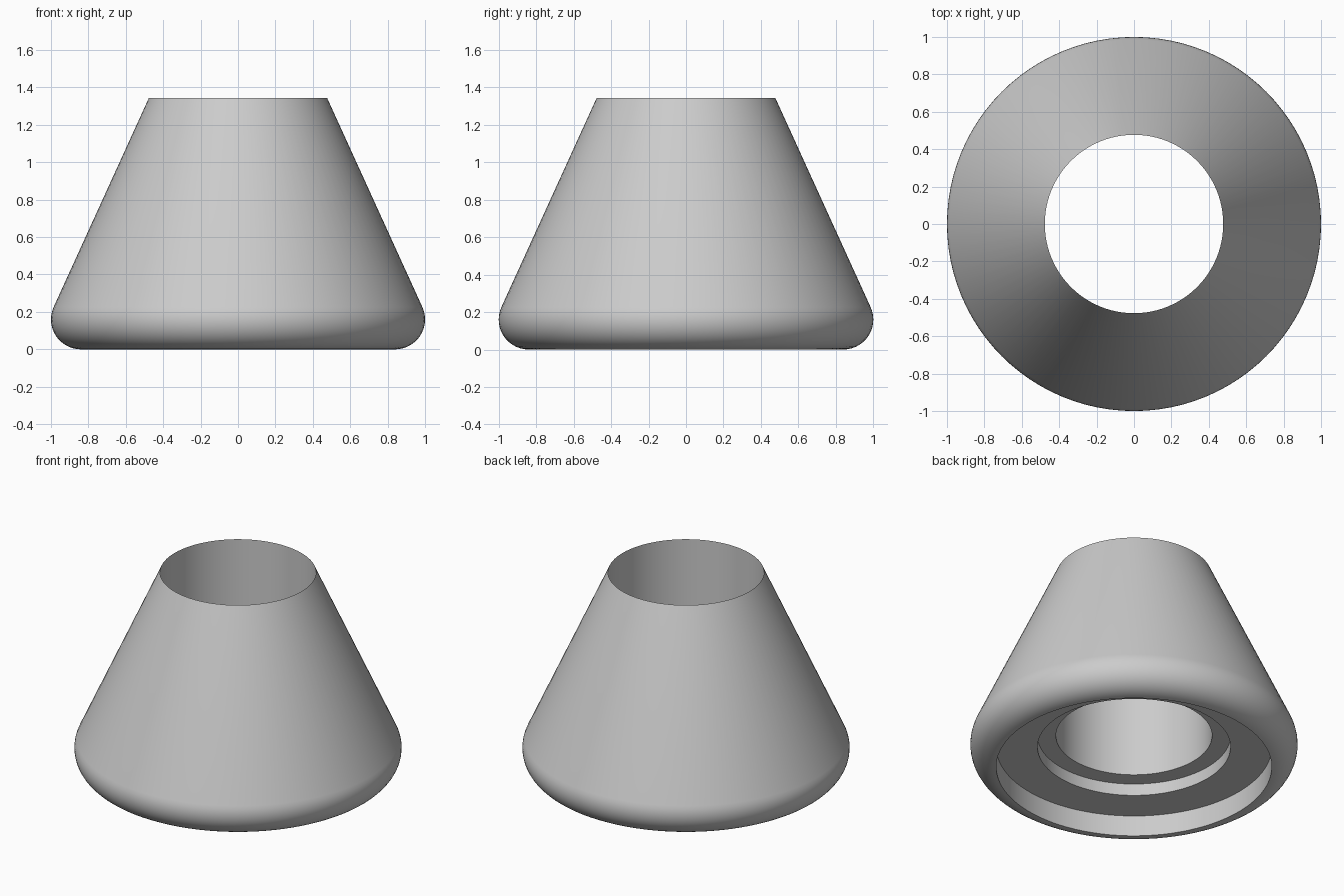
import bpy, bmesh
from math import cos, sin, radians, tau

cube = bpy.data.objects.get("Cube")
if cube:
    bpy.data.objects.remove(cube)

# Material
grey = bpy.data.materials.new("plain grey")
grey.use_nodes = True
colour = (0.6, 0.6, 0.6, 1)
grey.diffuse_color = colour
grey.node_tree.nodes["Principled BSDF"].inputs["Base Color"].default_value = colour

# Half section: rounded foot, sloped wall, straight bore, stepped recess below
HEIGHT, BORE, FILLET, SLOPE, STEPS = 1.343, 0.477, 0.16, 24.5, 14
foot = []
for i in range(STEPS + 1):
    a = radians(-90 + (90 + SLOPE) * i / STEPS)
    foot.append((1 - FILLET + FILLET * cos(a), FILLET + FILLET * sin(a)))
section = foot + [(BORE, HEIGHT), (BORE, 0.22), (0.59, 0.22), (0.59, 0.14), (0.842, 0.14), (0.842, 0)]
section.pop(0)  # the recess wall meets the foot directly

# Revolve the section
bm = bmesh.new()
verts = [bm.verts.new((r, 0, z)) for r, z in section]
edges = [bm.edges.new((v, verts[i - 1])) for i, v in enumerate(verts)]
bmesh.ops.spin(bm, geom=verts + edges, cent=(0, 0, 0), axis=(0, 0, 1),
               angle=tau, steps=96, use_merge=True)
bmesh.ops.remove_doubles(bm, verts=bm.verts, dist=0.0001)
bmesh.ops.recalc_face_normals(bm, faces=bm.faces)
mesh = bpy.data.meshes.new("cone_base")
bm.to_mesh(mesh)
bm.free()
mesh.materials.append(grey)

base = bpy.data.objects.new("cone_base", mesh)
bpy.context.collection.objects.link(base)
bpy.ops.object.select_all(action="DESELECT")
base.select_set(True)
bpy.context.view_layer.objects.active = base
bpy.ops.object.shade_smooth_by_angle(angle=radians(25))
